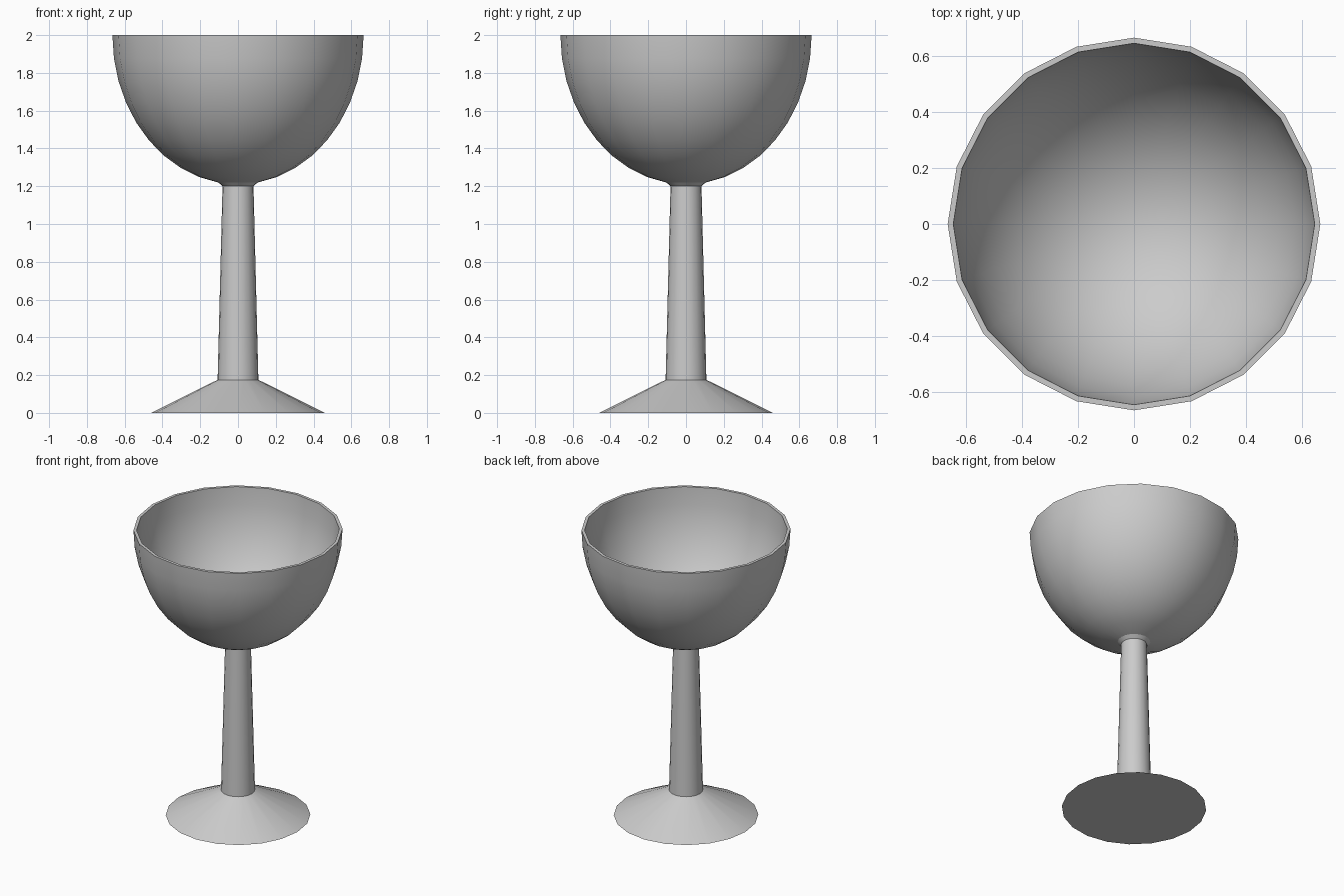
import bpy
from math import sin, cos, pi, radians

if "Cube" in bpy.data.objects:
    bpy.data.objects.remove(bpy.data.objects["Cube"])

SIDES = 20


def lathe(name, profile):
    """Revolve (radius, z) points, listed upward along the outside; radius 0 makes a pole."""
    verts, rings, faces = [], [], []
    for r, z in profile:
        n = SIDES if r > 0 else 1
        rings.append([len(verts) + i for i in range(n)])
        verts += [(r * cos(2 * pi * i / SIDES), r * sin(2 * pi * i / SIDES), z) for i in range(n)]
    for a, b in zip(rings, rings[1:]):
        for i in range(SIDES):
            j = (i + 1) % SIDES
            if len(a) == 1:
                faces.append((a[0], b[j], b[i]))
            elif len(b) == 1:
                faces.append((a[i], a[j], b[0]))
            else:
                faces.append((a[i], a[j], b[j], b[i]))
    mesh = bpy.data.meshes.new(name)
    mesh.from_pydata(verts, [], faces)
    obj = bpy.data.objects.new(name, mesh)
    bpy.context.collection.objects.link(obj)
    bpy.ops.object.select_all(action='DESELECT')
    bpy.context.view_layer.objects.active = obj
    obj.select_set(True)
    bpy.ops.object.shade_smooth_by_angle(angle=radians(30))
    return obj


def arc(radius, height, start):
    """Quarter ellipse from near the bottom (start degrees) up to the rim at z = 2."""
    return [(radius * sin(radians(a)), 2 - height * cos(radians(a))) for a in range(start, 91, 9)]


# Conical foot with a flat underside
lathe("foot", [(0, 0), (0.46, 0), (0.108, 0.175)])

# Tapered stem with a small flared collar under the bowl
outer = arc(0.665, 0.79, 9)
lathe("stem", [(0.108, 0.175), (0.082, 1.2), outer[0]])

# Thin-walled bowl: outside up to the rim, then back down the inside
inner = arc(0.645, 0.77, 9)
lathe("bowl", outer + inner[::-1] + [(0, 1.23)])
